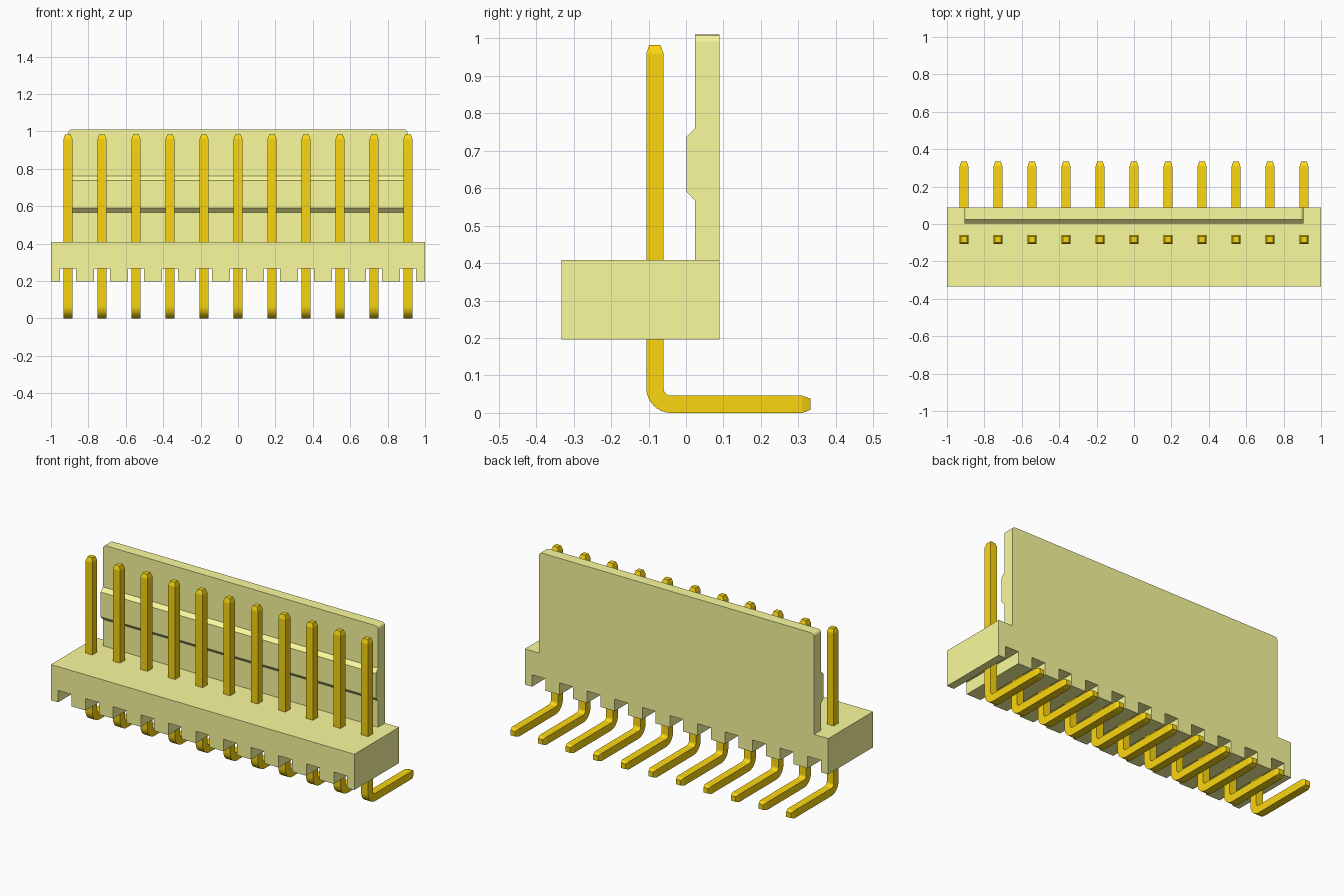
import bpy, bmesh, math
from mathutils import Vector

if "Cube" in bpy.data.objects:
    bpy.data.objects.remove(bpy.data.objects["Cube"])

PITCH, COUNT = 0.1818, 11
XS = [(i - (COUNT - 1) / 2) * PITCH for i in range(COUNT)]


def material(name, color):
    m = bpy.data.materials.new(name)
    m.diffuse_color = (*color, 1)
    m.use_nodes = True
    m.node_tree.nodes["Principled BSDF"].inputs["Base Color"].default_value = m.diffuse_color
    return m


def add_object(name, bm, mat):
    bmesh.ops.recalc_face_normals(bm, faces=bm.faces)
    mesh = bpy.data.meshes.new(name)
    bm.to_mesh(mesh)
    bm.free()
    mesh.materials.append(mat)
    obj = bpy.data.objects.new(name, mesh)
    bpy.context.collection.objects.link(obj)
    return obj


def extrude(points, offset):
    """Closed outline pushed along an offset into a solid."""
    bm = bmesh.new()
    face = bm.faces.new([bm.verts.new(p) for p in points])
    res = bmesh.ops.extrude_face_region(bm, geom=[face], use_keep_orig=True)
    bmesh.ops.translate(bm, vec=offset,
                        verts=[v for v in res["geom"] if isinstance(v, bmesh.types.BMVert)])
    return bm


plastic = material("cream_plastic", (0.96, 0.96, 0.34))
gold = material("gold_metal", (0.96, 0.68, 0.005))

# Housing base: comb outline with a slot under every pin
Y0, Y1, Z0, Z1, SLOT = -0.333, 0.089, 0.196, 0.409, 0.267
outline = [(-1, Z1), (-1, Z0)]
for x in XS:
    l, r = x - 0.044, x + 0.044
    outline += [(l, Z0), (l, SLOT), (r, SLOT), (r, Z0)]
outline += [(1, Z0), (1, Z1)]
housing = add_object("housing", extrude([(x, Y0, z) for x, z in outline], (0, Y1 - Y0, 0)), plastic)

# Locking wall: side profile with a ridge, rounded top corners
W = 0.907
profile = [(Y1, 0.33), (Y1, 1.01), (0.024, 1.01), (0.024, 0.76), (0.002, 0.738),
           (0.002, 0.59), (0.024, 0.567), (0.024, 0.33)]
bm = extrude([(-W, y, z) for y, z in profile], (2 * W, 0, 0))
corners = [e for e in bm.edges if all(v.co.z > 1.0 for v in e.verts)
           and abs(e.verts[0].co.x - e.verts[1].co.x) < 0.01]
bmesh.ops.bevel(bm, geom=corners, offset=0.02, segments=5, profile=0.5, affect='EDGES')
wall = add_object("locking_wall", bm, plastic)

# Fuse the wall into the base
mod = housing.modifiers.new("fuse_wall", 'BOOLEAN')
mod.operation, mod.solver, mod.object = 'UNION', 'EXACT', wall
bpy.context.view_layer.objects.active = housing
housing.select_set(True)
bpy.ops.object.modifier_apply(modifier=mod.name)
bpy.data.objects.remove(wall)

# Bent square pin: square section swept along an L path (y, z, direction angle, half size)
H, TIP, PY, R = 0.023, 0.015, -0.083, 0.043
path = [(PY, 0.983, 0, TIP), (PY, 0.96, 0, H)]
for i in range(9):
    a = math.pi / 2 * i / 8
    path.append((PY + R - R * math.cos(a), H + R - R * math.sin(a), a, H))
path += [(0.31, H, math.pi / 2, H), (0.333, H, math.pi / 2, TIP)]

bm = bmesh.new()
rings = []
for y, z, a, h in path:
    side = Vector((0, math.cos(a), math.sin(a))) * h
    c = Vector((0, y, z))
    ax = Vector((h, 0, 0))
    rings.append([bm.verts.new(c + sx * ax + sy * side)
                  for sx, sy in ((-1, -1), (1, -1), (1, 1), (-1, 1))])
for p, q in zip(rings, rings[1:]):
    for k in range(4):
        bm.faces.new((p[k], p[(k + 1) % 4], q[(k + 1) % 4], q[k]))
bm.faces.new(rings[0])
bm.faces.new(rings[-1])
pin = add_object("pin_1", bm, gold)
bpy.ops.object.select_all(action='DESELECT')
pin.select_set(True)
bpy.context.view_layer.objects.active = pin
bpy.ops.object.shade_smooth_by_angle(angle=math.radians(15))

# Row of pins sharing one mesh
pin.location.x = XS[0]
for i, x in enumerate(XS[1:], 2):
    copy = pin.copy()
    copy.name = f"pin_{i}"
    copy.location.x = x
    bpy.context.collection.objects.link(copy)
